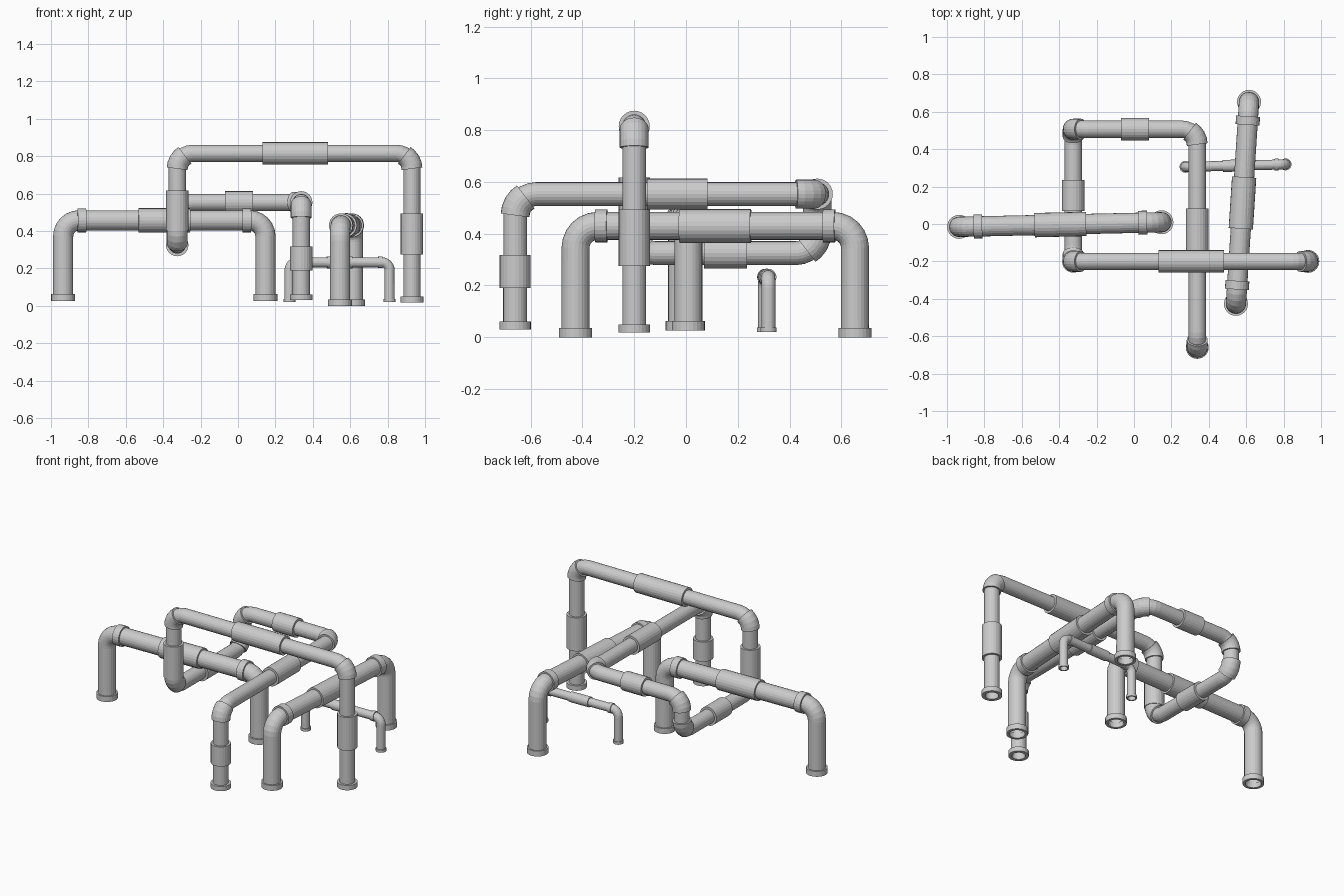
import bpy, bmesh, math
from mathutils import Vector, Matrix

if "Cube" in bpy.data.objects:
    bpy.data.objects.remove(bpy.data.objects["Cube"])

SIDES = 24


def sweep(name, pts, radius, bore=None, mat=Matrix.Identity(4)):
    """Round tube along a path; with a bore it becomes a thick ring with end faces."""
    pts = [Vector(p) for p in pts]
    bm = bmesh.new()
    segs = [(b - a).normalized() for a, b in zip(pts, pts[1:])]
    tans = [segs[0]] + [(a + b).normalized() for a, b in zip(segs, segs[1:])] + [segs[-1]]
    u = tans[0].orthogonal().normalized()
    frames = []
    for i, t in enumerate(tans):
        if i:
            u = tans[i - 1].rotation_difference(t) @ u
        frames.append((pts[i], u.copy(), t.cross(u)))

    def ring(frame, r):
        p, a, b = frame
        return [bm.verts.new(mat @ (p + r * (a * math.cos(k * math.tau / SIDES)
                + b * math.sin(k * math.tau / SIDES)))) for k in range(SIDES)]

    loops = [ring(f, radius) for f in frames]
    if bore:
        loops += [ring(f, bore) for f in reversed(frames)]
        loops.append(loops[0])
    for a, b in zip(loops, loops[1:]):
        for k in range(SIDES):
            n = (k + 1) % SIDES
            bm.faces.new((a[k], a[n], b[n], b[k]))
    bmesh.ops.recalc_face_normals(bm, faces=bm.faces)
    me = bpy.data.meshes.new(name)
    bm.to_mesh(me)
    bm.free()
    ob = bpy.data.objects.new(name, me)
    bpy.context.collection.objects.link(ob)
    return ob


def bend(a, corner, b, R, steps=6):
    """Points of a 90 degree arc rounding the corner between a and b."""
    a, c, b = Vector(a), Vector(corner), Vector(b)
    da, db = (a - c).normalized(), (b - c).normalized()
    o = c + (da + db) * R
    return [o - db * R * math.cos(t) - da * R * math.sin(t)
            for t in (i * math.pi / 2 / steps for i in range(steps + 1))]


def rounded(path, R):
    out = [Vector(path[0])]
    for a, c, b in zip(path, path[1:], path[2:]):
        out += bend(a, c, b, R)
    return out + [Vector(path[-1])]


def arch(name, x, y, z, angle, s):
    """Simple arch: two legs, rounded bends, collars and a centre sleeve."""
    m = (Matrix.Translation((x, y, z)) @ Matrix.Rotation(math.radians(angle), 4, 'Z')
         @ Matrix.Scale(s, 4))
    h, top = 0.541, 0.43
    sweep(name + "_pipe", rounded([(-h, 0, 0.005), (-h, 0, top), (h, 0, top), (h, 0, 0.005)], 0.085),
          0.054, None, m)
    sweep(name + "_sleeve", [(-0.138, 0, top), (0.138, 0, top)], 0.065, 0.05, m)
    for side, sx in (("left", -1), ("right", 1)):
        cx = sx * (h - 0.1)
        sweep(f"{name}_collar_{side}", [(cx - 0.023, 0, top), (cx + 0.023, 0, top)], 0.064, 0.05, m)
        sweep(f"{name}_foot_{side}", [(sx * h, 0, 0), (sx * h, 0, 0.035)], 0.064, 0.047, m)


arch("wide_arch", -0.394, -0.003, 0.027, 1.3, 1)
arch("deep_arch", 0.58, 0.113, 0, 86.3, 1)
arch("small_arch", 0.543, 0.312, 0.02, 1.4, 0.495)

# Long winding pipe
X0, X1, X2 = 0.93, -0.325, 0.338
Y0, Y1, Y2 = -0.2, 0.507, -0.66
TOP, LOW, MID = 0.815, 0.325, 0.553
R = 0.082
path = [(X0, Y0, 0.022), (X0, Y0, TOP), (X1, Y0, TOP), (X1, Y0, LOW), (X1, Y1, LOW),
        (X1, Y1, MID), (X2, Y1, MID), (X2, Y2, MID), (X2, Y2, 0.035)]
sweep("winding_pipe", rounded(path, R), 0.046)

# Elbow fittings cover part of each bend; True starts from the incoming side
incoming = [True, False, True, False, True, False, False]
for i, first in enumerate(incoming):
    arc = bend(path[i], path[i + 1], path[i + 2], R)
    if not first:
        arc.reverse()
    sweep(f"elbow_fitting_{i + 1}", arc[:5], 0.056, 0.042)

# Sleeves along the winding pipe
sleeves = [((X0, Y0, 0.275), (X0, Y0, 0.493)), ((0.13, Y0, TOP), (0.48, Y0, TOP)),
           ((X1, Y0, 0.40), (X1, Y0, 0.617)), ((X1, 0.07, LOW), (X1, 0.236, LOW)),
           ((-0.07, Y1, MID), (0.08, Y1, MID)), ((X2, -0.15, MID), (X2, 0.083, MID)),
           ((X2, Y2, 0.19), (X2, Y2, 0.318))]
for i, (a, b) in enumerate(sleeves):
    sweep(f"pipe_sleeve_{i + 1}", [a, b], 0.06, 0.042)

# Feet of the winding pipe, and the fitting below the last elbow
sweep("winding_foot_start", [(X0, Y0, 0.018), (X0, Y0, 0.05)], 0.061, 0.04)
sweep("winding_foot_end", [(X2, Y2, 0.03), (X2, Y2, 0.06)], 0.061, 0.04)
